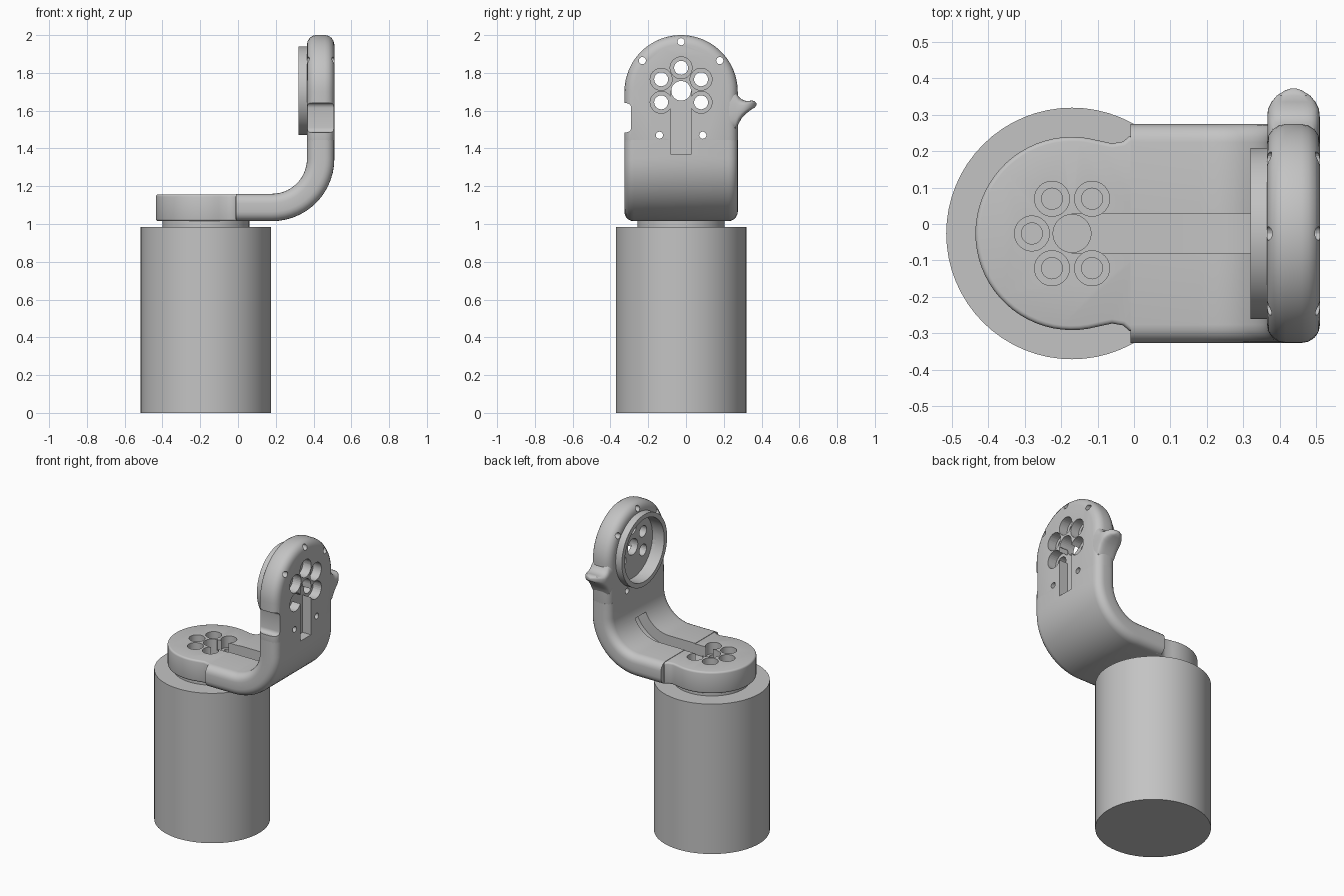
import bpy, bmesh
from math import sin, cos, pi, radians, copysign

cube = bpy.data.objects.get("Cube")
if cube:
    bpy.data.objects.remove(cube)

grey = bpy.data.materials.new("light grey")
grey.use_nodes = True
COLOUR = (0.55, 0.55, 0.55, 1)
grey.diffuse_color = COLOUR
grey.node_tree.nodes["Principled BSDF"].inputs["Base Color"].default_value = COLOUR

CY = -0.026          # centre line of the whole assembly in y
HX = -0.17           # axis of the lower joint in x
HZ = 1.705           # axis of the upper joint in z
BEND = (0.18, 1.345)  # centre of the elbow bend in x, z
R = 0.2575           # elbow radius at mid thickness
T = 0.0725           # half thickness of the bracket


def loft(name, rings):
    """Skin a list of equal point rings and cap both ends."""
    bm = bmesh.new()
    loops = [[bm.verts.new(p) for p in ring] for ring in rings]
    n = len(loops[0])
    for a, b in zip(loops, loops[1:]):
        for i in range(n):
            j = (i + 1) % n
            bm.faces.new((a[i], a[j], b[j], b[i]))
    bm.faces.new(loops[0])
    bm.faces.new(loops[-1])
    bmesh.ops.recalc_face_normals(bm, faces=bm.faces)
    mesh = bpy.data.meshes.new(name)
    bm.to_mesh(mesh)
    bm.free()
    mesh.materials.append(grey)
    ob = bpy.data.objects.new(name, mesh)
    bpy.context.collection.objects.link(ob)
    return ob


def prism(name, outline, lo, hi, axis):
    if axis == 'z':
        return loft(name, [[(u, v, w) for u, v in outline] for w in (lo, hi)])
    return loft(name, [[(w, u, v) for u, v in outline] for w in (lo, hi)])


def circle(u, v, r, n=32):
    return [(u + r * cos(2 * pi * i / n), v + r * sin(2 * pi * i / n)) for i in range(n)]


def rect(u0, u1, v0, v1):
    return [(u0, v0), (u1, v0), (u1, v1), (u0, v1)]


def rounded(hw, hh, r, n=5):
    pts = []
    for q, (sx, sy) in enumerate(((1, 1), (-1, 1), (-1, -1), (1, -1))):
        for i in range(n + 1):
            a = pi / 2 * (q + i / n)
            pts.append((sx * (hw - r) + r * cos(a), sy * (hh - r) + r * sin(a)))
    return pts


def bend_ring(section, angle, shift=(0, 0)):
    """Place a (width, inward) section on the elbow at an angle."""
    s, c = sin(angle), cos(angle)
    return [(BEND[0] + (R - n) * s + shift[0], CY + v, BEND[1] - (R - n) * c + shift[1])
            for v, n in section]


def finish(ob, cutters=(), bevel=0, segments=4):
    """Bevel, cut and smooth one part."""
    bpy.ops.object.select_all(action='DESELECT')
    bpy.context.view_layer.objects.active = ob
    ob.select_set(True)
    if bevel:
        m = ob.modifiers.new("round", 'BEVEL')
        m.width, m.segments, m.limit_method = bevel, segments, 'ANGLE'
        m.angle_limit = radians(50)
    for c in cutters:
        m = ob.modifiers.new("cut", 'BOOLEAN')
        m.operation, m.solver, m.object = 'DIFFERENCE', 'EXACT', c
    for m in list(ob.modifiers):
        bpy.ops.object.modifier_apply(modifier=m.name)
    bpy.ops.object.shade_smooth_by_angle(angle=radians(32))


def bolt_cutters(axis, u, v, spacing, start, wide, narrow, far, floor, near):
    """Centre hole and five counterbored holes, leaving the slot side open."""
    cuts = [prism("cutter", circle(u, v, 0.052), far, near, axis)]
    for k in range(5):
        a = start + k * pi / 3
        cu, cv = u + spacing * cos(a), v + spacing * sin(a)
        cuts.append(prism("cutter", circle(cu, cv, narrow, 24), far, near, axis))
        cuts.append(prism("cutter", circle(cu, cv, wide), floor, near, axis))
    return cuts


# Cutters for the lower joint, upper joint and cable channels
hub_cuts = bolt_cutters('z', HX, CY, 0.11, pi / 3, 0.048, 0.029, 0.95, 1.082, 1.2)
head_cuts = bolt_cutters('x', CY, HZ, 0.122, -pi / 6, 0.058, 0.037, 0.25, 0.45, 0.6)
channel_section = rect(-0.055, 0.055, 0, 0.12)
channel = loft("cutter", [bend_ring(channel_section, 0, (HX - BEND[0], 0))] +
               [bend_ring(channel_section, radians(6 * i)) for i in range(12)])
outer_slot = prism("cutter", rect(CY - 0.055, CY + 0.055, 1.37, HZ), 0.45, 0.6, 'x')
recess = prism("cutter", circle(CY, HZ, 0.205, 48), 0.2, 0.405, 'x')
pin_cuts = []
for dy, dz in ((0, 0.26), (0.205, 0.16), (-0.205, 0.16), (0.115, -0.235), (-0.115, -0.235)):
    pin_cuts.append(prism("cutter", circle(CY + dy, HZ + dz, 0.019, 16), 0.2, 0.6, 'x'))
notch = prism("cutter", rect(CY - 0.4, CY - 0.264, 1.485, 1.64), 0.3, 0.6, 'x')
finish(notch, bevel=0.025)
cutters = hub_cuts + head_cuts + pin_cuts + [channel, outer_slot, recess, notch]

# Motor body and its output collar
finish(prism("motor_body", circle(HX, CY, 0.345, 64), 0, 0.985, 'z'))
finish(prism("lower_collar", circle(HX, CY, 0.23, 64), 0.98, 1.03, 'z'), hub_cuts)

# Round hub plate with a flared neck
neck = [(-0.06, 0.247), (-0.03, 0.252), (-0.012, 0.268), (0.03, 0.268)]
arc = [radians(75 + 210 * i / 40) for i in range(41)]
hub = [(x, CY + y) for x, y in reversed(neck)]
hub += [(HX + 0.265 * cos(a), CY + 0.265 * sin(a)) for a in arc]
hub += [(x, CY - y) for x, y in neck]
finish(prism("hub_plate", hub, 1.015, 1.157, 'z'), hub_cuts + [channel], 0.012, 3)

# Curved arm
section = rounded(0.3, T, 0.05)
arm = [bend_ring(section, 0, (-0.01 - BEND[0], 0))]
arm += [bend_ring(section, pi / 2 * i / 14) for i in range(15)]
arm.append(bend_ring(section, pi / 2, (0, 0.1)))
finish(loft("curved_arm", arm), [channel, outer_slot])

# Upright head plate with round top
head = [(CY + 0.3 * cos(pi * i / 40), 1.7 + 0.3 * sin(pi * i / 40)) for i in range(41)]
head += [(CY - 0.3, 1.39), (CY + 0.3, 1.39)]
finish(prism("head_plate", head, BEND[0] + R - T, BEND[0] + R + T, 'x'),
       [notch, recess, outer_slot] + head_cuts + pin_cuts, 0.05)

# Raised ring around the recess
finish(prism("upper_collar", circle(CY, HZ, 0.235, 64), 0.32, 0.38, 'x'), [recess])

# Side horn: y, half depth, bottom and top
horn = []
for y, w, lo, hi in ((0.2, 0.072, 1.47, 1.73), (0.262, 0.072, 1.49, 1.705),
                     (0.278, 0.072, 1.53, 1.676), (0.295, 0.072, 1.56, 1.66),
                     (0.315, 0.07, 1.582, 1.652), (0.335, 0.06, 1.598, 1.652),
                     (0.352, 0.046, 1.61, 1.654), (0.366, 0.024, 1.618, 1.648),
                     (0.372, 0.006, 1.628, 1.64)):
    ring = []
    for i in range(32):
        c, s = cos(pi * i / 16), sin(pi * i / 16)
        px = copysign(abs(c) ** 0.6, c) * w
        pz = copysign(abs(s) ** 0.6, s) * (hi - lo) / 2
        ring.append((BEND[0] + R + px, y, (lo + hi) / 2 + pz))
    horn.append(ring)
side_horn = loft("side_horn", horn)
finish(side_horn, [recess])

# Remove the used cutters
for c in cutters:
    bpy.data.objects.remove(c)
